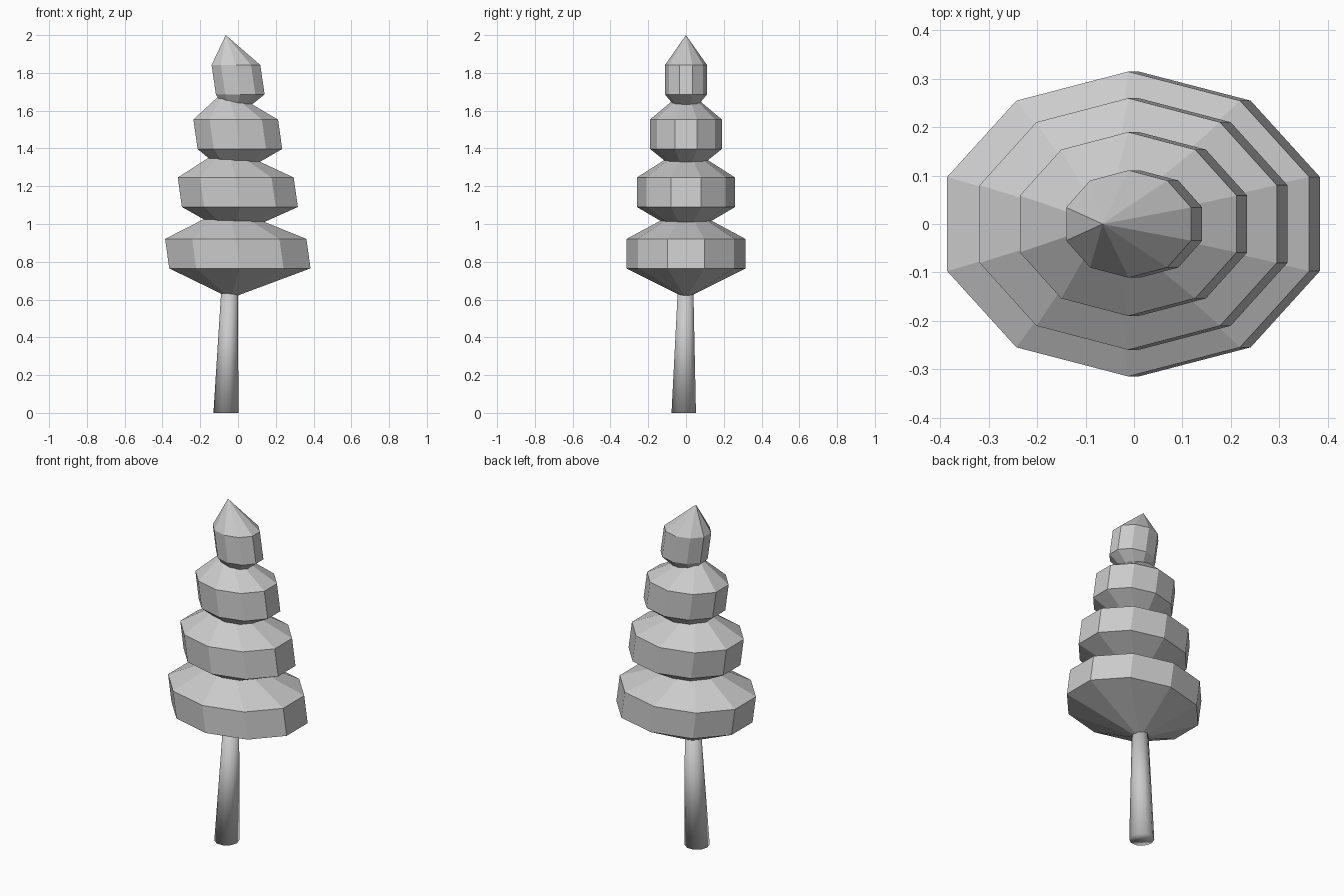
import bpy, bmesh
from math import cos, sin, radians

if "Cube" in bpy.data.objects:
    bpy.data.objects.remove(bpy.data.objects["Cube"])


def ring(bm, cx, cy, z, rx, ry, sides, start):
    step = 360 / sides
    return [bm.verts.new((cx + rx * cos(radians(start + i * step)),
                          cy + ry * sin(radians(start + i * step)), z))
            for i in range(sides)]


def bridge(bm, a, b):
    n = len(a)
    for i in range(n):
        j = (i + 1) % n
        bm.faces.new((a[i], a[j], b[j], b[i]))


def finish(bm, name, smooth=False):
    bmesh.ops.recalc_face_normals(bm, faces=bm.faces)
    for f in bm.faces:
        f.smooth = smooth
    me = bpy.data.meshes.new(name)
    bm.to_mesh(me)
    bm.free()
    ob = bpy.data.objects.new(name, me)
    bpy.context.collection.objects.link(ob)
    return ob


def foliage_tier(name, z, half_x, half_y, low_x, high_x, low_tip, high_tip):
    """Ten-sided leaning drum with a point above and below."""
    bm = bmesh.new()
    rx = half_x / cos(radians(18))
    low = ring(bm, low_x, 0, z, rx, half_y, 10, 18)
    high = ring(bm, high_x, 0, z + 0.156, rx, half_y, 10, 18)
    bridge(bm, low, high)
    for loop, tip in ((low, low_tip), (high, high_tip)):
        v = bm.verts.new((tip[0], 0, tip[1]))
        for i in range(10):
            bm.faces.new((loop[i], loop[(i + 1) % 10], v))
    finish(bm, name)


# Foliage, from the widest tier to the crown
tiers = [
    ("foliage_bottom", 0.765, 0.374, 0.315, 0.010, -0.012, (-0.040, 0.607), (-0.055, 1.09)),
    ("foliage_lower_middle", 1.090, 0.307, 0.260, 0.010, -0.012, (-0.025, 0.937), (-0.060, 1.412)),
    ("foliage_upper_middle", 1.397, 0.224, 0.190, 0.010, -0.012, (-0.030, 1.245), (-0.063, 1.713)),
    ("foliage_crown", 1.686, 0.129, 0.111, 0.012, -0.011, (-0.030, 1.55), (-0.065, 2.0)),
]
for t in tiers:
    foliage_tier(*t)

# Tapered, slightly leaning trunk
bm = bmesh.new()
base = ring(bm, -0.064, -0.012, 0.0, 0.066, 0.068, 10, 0)
top = ring(bm, -0.044, -0.002, 0.66, 0.044, 0.043, 10, 0)
bridge(bm, base, top)
bm.faces.new(base)
bm.faces.new(top)
finish(bm, "trunk", smooth=True)
